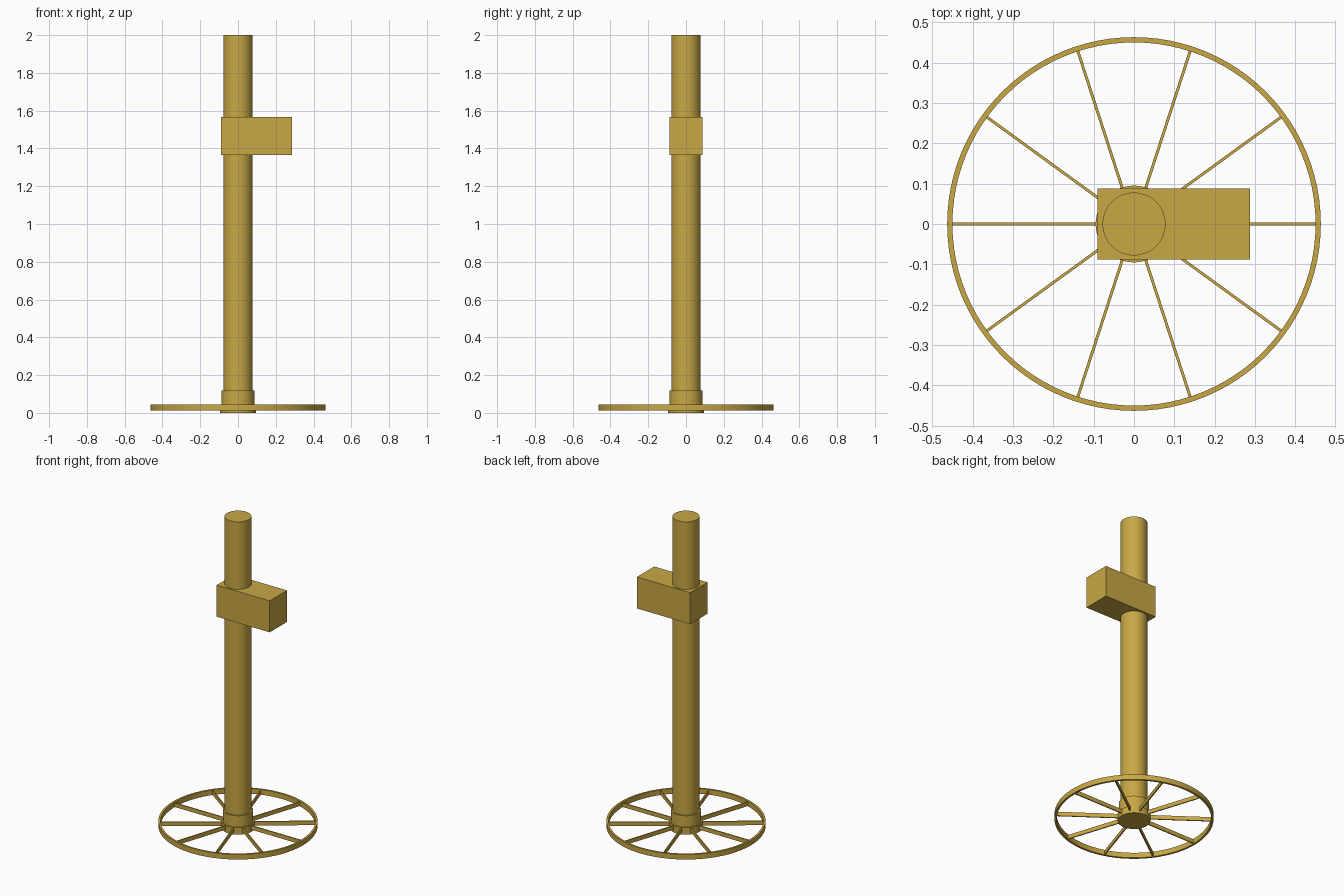
import bpy, math

if "Cube" in bpy.data.objects:
    bpy.data.objects.remove(bpy.data.objects["Cube"])

brass = bpy.data.materials.new("brass")
brass.diffuse_color = (0.58, 0.39, 0.06, 1)
brass.use_nodes = True
brass.node_tree.nodes["Principled BSDF"].inputs["Base Color"].default_value = brass.diffuse_color


def lathe(name, profile, closed=False, sides=96):
    """Revolve (radius, z) points about z; open profiles are capped."""
    n = len(profile)
    verts, faces = [], []
    for i in range(sides):
        a = math.tau * i / sides
        verts += [(r * math.cos(a), r * math.sin(a), z) for r, z in profile]
    for i in range(sides):
        j = (i + 1) % sides
        for k in range(n if closed else n - 1):
            m = (k + 1) % n
            faces.append((i * n + k, j * n + k, j * n + m, i * n + m))
    if not closed:
        faces.append([i * n for i in reversed(range(sides))])
        faces.append([i * n + n - 1 for i in range(sides)])
    return finish(name, verts, faces, True)


def box(name, x, y, z, angle=0):
    verts = [(a, b, c) for a in x for b in y for c in z]
    faces = [(0, 1, 3, 2), (4, 6, 7, 5), (0, 4, 5, 1),
             (2, 3, 7, 6), (0, 2, 6, 4), (1, 5, 7, 3)]
    ob = finish(name, verts, faces, False)
    ob.rotation_euler.z = angle
    return ob


def finish(name, verts, faces, smooth):
    mesh = bpy.data.meshes.new(name)
    mesh.from_pydata(verts, [], faces)
    mesh.materials.append(brass)
    ob = bpy.data.objects.new(name, mesh)
    bpy.context.collection.objects.link(ob)
    if smooth:
        bpy.ops.object.select_all(action='DESELECT')
        ob.select_set(True)
        bpy.context.view_layer.objects.active = ob
        bpy.ops.object.shade_smooth_by_angle(angle=math.radians(30))
    return ob


# Upright post and the collar at its foot
lathe("post", [(0.078, 0.02), (0.078, 2.0)])
lathe("collar", [(0.088, 0.03), (0.088, 0.118)])

# Wheel base: hub, rim and ten thin spokes
lathe("hub", [(0.095, 0.0), (0.095, 0.045)])
lathe("rim", [(0.45, 0.012), (0.463, 0.012), (0.463, 0.045), (0.45, 0.045)], closed=True)
for i in range(10):
    box(f"spoke_{i + 1}", (0.085, 0.453), (-0.0035, 0.0035), (0.015, 0.041),
        math.tau * i / 10)

# Block clamped round the post, reaching out to +x
box("side_block", (-0.091, 0.287), (-0.088, 0.088), (1.365, 1.567))
